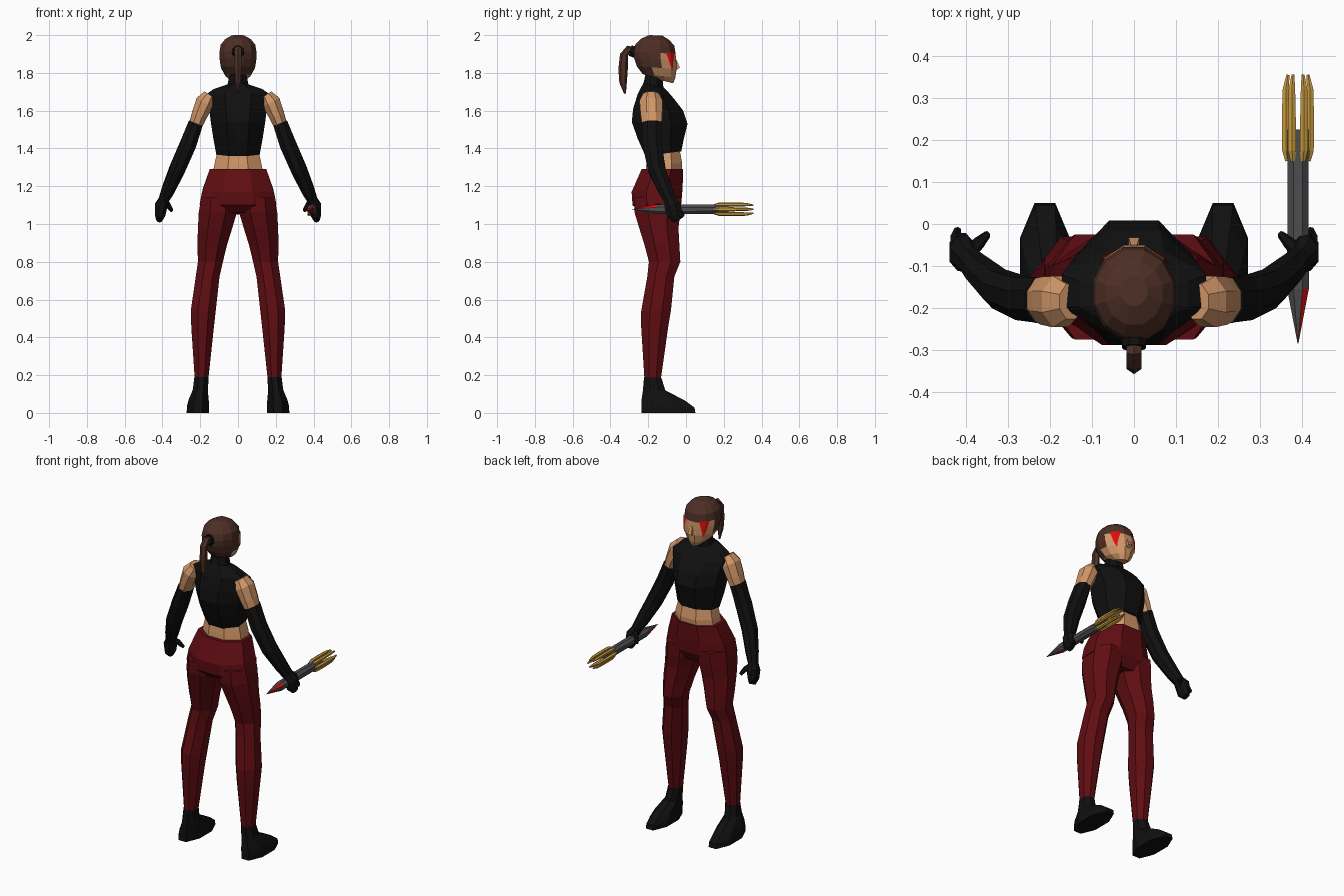
import bpy, bmesh, math
from mathutils import Vector

if "Cube" in bpy.data.objects:
    bpy.data.objects.remove(bpy.data.objects["Cube"])


def mat(name, r, g, b):
    m = bpy.data.materials.new(name)
    m.diffuse_color = (r, g, b, 1)
    m.use_nodes = True
    m.node_tree.nodes["Principled BSDF"].inputs["Base Color"].default_value = m.diffuse_color
    return m


black = mat("black cloth", .005, .005, .005)
maroon = mat("maroon cloth", .115, .004, .006)
skin = mat("skin", .64, .31, .14)
hair = mat("brown hair", .075, .028, .019)
gold = mat("gold", .60, .34, .05)
grey = mat("grey metal", .075, .075, .08)
red = mat("bright red", .75, .004, .004)


def loft(name, rings, mats, rule=None, mirror=False):
    """Skin a list of point rings, cap the ends, colour faces by a rule on their centre."""
    bm = bmesh.new()
    vs = [[bm.verts.new(p) for p in r] for r in rings]
    n = len(vs[0])
    for a, b in zip(vs, vs[1:]):
        for i in range(n):
            j = (i + 1) % n
            bm.faces.new((a[i], a[j], b[j], b[i]))
    bm.faces.new(vs[0])
    bm.faces.new(vs[-1])
    bmesh.ops.recalc_face_normals(bm, faces=bm.faces)
    for f in bm.faces:
        f.material_index = rule(f.calc_center_median()) if rule else 0
    me = bpy.data.meshes.new(name)
    bm.to_mesh(me)
    bm.free()
    for m in mats:
        me.materials.append(m)
    ob = bpy.data.objects.new(name, me)
    bpy.context.collection.objects.link(ob)
    if mirror:
        ob.modifiers.new("mirror", 'MIRROR')
    return ob


def slab(zb, zf, x0, x1, yb, yf, n=8):
    """Roughly level ring filling a box in x and y; height runs from zb (rear) to zf."""
    k = 1 / math.cos(math.pi / n)
    pts = []
    for i in range(n):
        a = 2 * math.pi * (i + .5) / n
        u, v = math.cos(a) * k, math.sin(a) * k
        pts.append(((x0 + x1) / 2 + u * (x1 - x0) / 2,
                    (yb + yf) / 2 + v * (yf - yb) / 2,
                    zb + (zf - zb) * (v + 1) / 2))
    return pts


def tube(path, n=8):
    """Rings square to a path of (x, y, z, radius_u, radius_v)."""
    c = [Vector(p[:3]) for p in path]
    rings = []
    for i, p in enumerate(path):
        t = (c[min(i + 1, len(c) - 1)] - c[max(i - 1, 0)]).normalized()
        u = Vector((1, 0, 0))
        u = (u - t * t.dot(u)).normalized()
        v = t.cross(u)
        rings.append([c[i] + u * p[3] * math.cos(2 * math.pi * (k + .5) / n)
                      + v * p[4] * math.sin(2 * math.pi * (k + .5) / n) for k in range(n)])
    return rings


def body(rows, n=8):
    return [slab(zb, zf, -w, w, yb, yf, n) for zb, zf, w, yb, yf in rows]


# Torso
loft("crop_top", body([
    (1.36, 1.385, .115, -.215, -.025), (1.45, 1.45, .13, -.255, -.012),
    (1.54, 1.53, .143, -.287, .008), (1.61, 1.60, .152, -.28, -.015),
    (1.69, 1.665, .172, -.255, -.065), (1.72, 1.70, .13, -.24, -.095),
    (1.745, 1.725, .055, -.225, -.12), (1.79, 1.775, .046, -.215, -.125)]), [black])
loft("waist", body([
    (1.26, 1.26, .135, -.215, -.025), (1.32, 1.32, .124, -.21, -.02),
    (1.40, 1.40, .105, -.20, -.035)]), [skin])
loft("hips", body([
    (1.29, 1.29, .15, -.235, -.015), (1.17, 1.19, .187, -.288, -.018),
    (1.10, 1.11, .203, -.283, -.025), (1.06, 1.05, .11, -.24, -.06)]), [maroon])

# Legs and boots
leg = [(1.14, .01, .195, -.275, -.025), (1.06, .006, .208, -.272, -.03),
       (.98, .03, .212, -.248, -.04), (.89, .058, .215, -.22, -.035),
       (.80, .08, .212, -.196, -.03), (.72, .098, .224, -.205, -.062),
       (.54, .118, .25, -.237, -.08), (.45, .128, .247, -.237, -.095),
       (.18, .157, .229, -.22, -.133)]
loft("trouser_leg", [slab(z, z, a, b, c, d) for z, a, b, c, d in leg], [maroon], mirror=True)
loft("boot", [slab(*r) for r in [
    (.19, .185, .155, .231, -.222, -.13), (.12, .12, .16, .24, -.228, -.11),
    (.07, .065, .155, .262, -.235, -.005), (.04, .028, .153, .27, -.236, .045),
    (0, 0, .153, .272, -.235, .05)]], [black], mirror=True)

# Arms, gloves and thumbs
loft("upper_arm", tube([
    (.15, -.185, 1.685, .035, .045), (.175, -.185, 1.645, .053, .066),
    (.205, -.183, 1.575, .045, .062), (.23, -.18, 1.51, .036, .054)]), [skin], mirror=True)
loft("glove", tube([
    (.223, -.181, 1.535, .042, .058), (.265, -.178, 1.42, .047, .055),
    (.322, -.155, 1.29, .045, .05), (.37, -.11, 1.18, .037, .04),
    (.395, -.085, 1.125, .028, .034), (.408, -.07, 1.095, .036, .046),
    (.413, -.06, 1.05, .03, .044), (.417, -.045, 1.02, .016, .026)]), [black], mirror=True)
loft("thumb", tube([
    (.395, -.07, 1.12, .018, .018), (.37, -.045, 1.10, .015, .016),
    (.35, -.025, 1.07, .009, .01)], 6), [black], mirror=True)
loft("fingers", tube([
    (.42, -.07, 1.08, .02, .03), (.425, -.035, 1.055, .015, .022),
    (.42, -.014, 1.04, .009, .012)], 6), [black], mirror=True)

# Head with hair on the crown, rear and sides
head = loft("head", body([
    (1.775, 1.745, .034, -.19, -.068), (1.795, 1.775, .066, -.23, -.056),
    (1.835, 1.82, .09, -.26, -.05), (1.88, 1.865, .097, -.275, -.052),
    (1.915, 1.90, .098, -.278, -.055), (1.95, 1.945, .092, -.268, -.062),
    (1.98, 1.975, .068, -.24, -.09), (2.0, 1.997, .032, -.195, -.125)], 12),
    [skin, hair], lambda c: int(c.z > 1.91 or (c.y < -.15 and c.z > 1.78)))
loft("nose", [slab(1.87, 1.87, -.007, .007, -.07, -.05, 4),
              slab(1.835, 1.828, -.013, .013, -.07, -.032, 4),
              slab(1.815, 1.817, -.01, .01, -.07, -.05, 4)], [skin])
loft("ponytail", tube([
    (0, -.265, 1.915, .022, .02), (0, -.305, 1.925, .02, .02),
    (0, -.328, 1.895, .021, .022), (0, -.333, 1.82, .021, .025),
    (0, -.333, 1.75, .016, .02), (0, -.323, 1.69, .004, .005)], 6), [hair])
loft("hair_tie", tube([
    (0, -.268, 1.91, .034, .034), (0, -.295, 1.918, .03, .03)], 8), [black])

# Face paint: thin tapering plates laid on both sides of the face
bpy.context.view_layer.update()
bm = bmesh.new()
rows = []
for i in range(7):
    s = i / 6
    z, half = 1.908 - .092 * s, .02 * (1 - s) + .001
    row = []
    for k in range(-2, 3):
        y = -.086 + .01 * s + half * k / 2
        hit, loc, nor, _ = head.ray_cast((.3, y, z), (-1, 0, 0))
        row.append(bm.verts.new(loc + nor * .004))
    rows.append(row)
for a, b in zip(rows, rows[1:]):
    for k in range(4):
        bm.faces.new((a[k], b[k], b[k + 1], a[k + 1]))
bmesh.ops.recalc_face_normals(bm, faces=bm.faces)
if sum(f.normal.x for f in bm.faces) < 0:
    bmesh.ops.reverse_faces(bm, faces=bm.faces)
me = bpy.data.meshes.new("face_paint")
bm.to_mesh(me)
bm.free()
me.materials.append(red)
paint = bpy.data.objects.new("face_paint", me)
bpy.context.collection.objects.link(paint)
paint.modifiers.new("mirror", 'MIRROR').use_mirror_merge = False

# Hand weapon: shaft, striped spike and a ring of prongs
WX, WZ = .391, 1.078
loft("weapon_shaft", tube([(WX, -.155, WZ, .028, .028), (WX, .225, WZ, .027, .027)], 8), [grey])
loft("weapon_spike", tube([(WX, -.285, WZ, .001, .001), (WX, -.155, WZ, .028, .028)], 8),
     [red, grey], lambda c: int(math.degrees(math.atan2(c.z - WZ, c.x - WX)) // 45) % 2)
for i in range(6):
    a = math.pi * i / 3
    loft("weapon_prong", tube([
        (WX + r * math.cos(a), y, WZ + r * math.sin(a), w, w)
        for y, r, w in [(.15, .025, .006), (.175, .028, .011), (.24, .029, .011),
                        (.32, .029, .009), (.356, .024, .004)]], 6), [gold])
